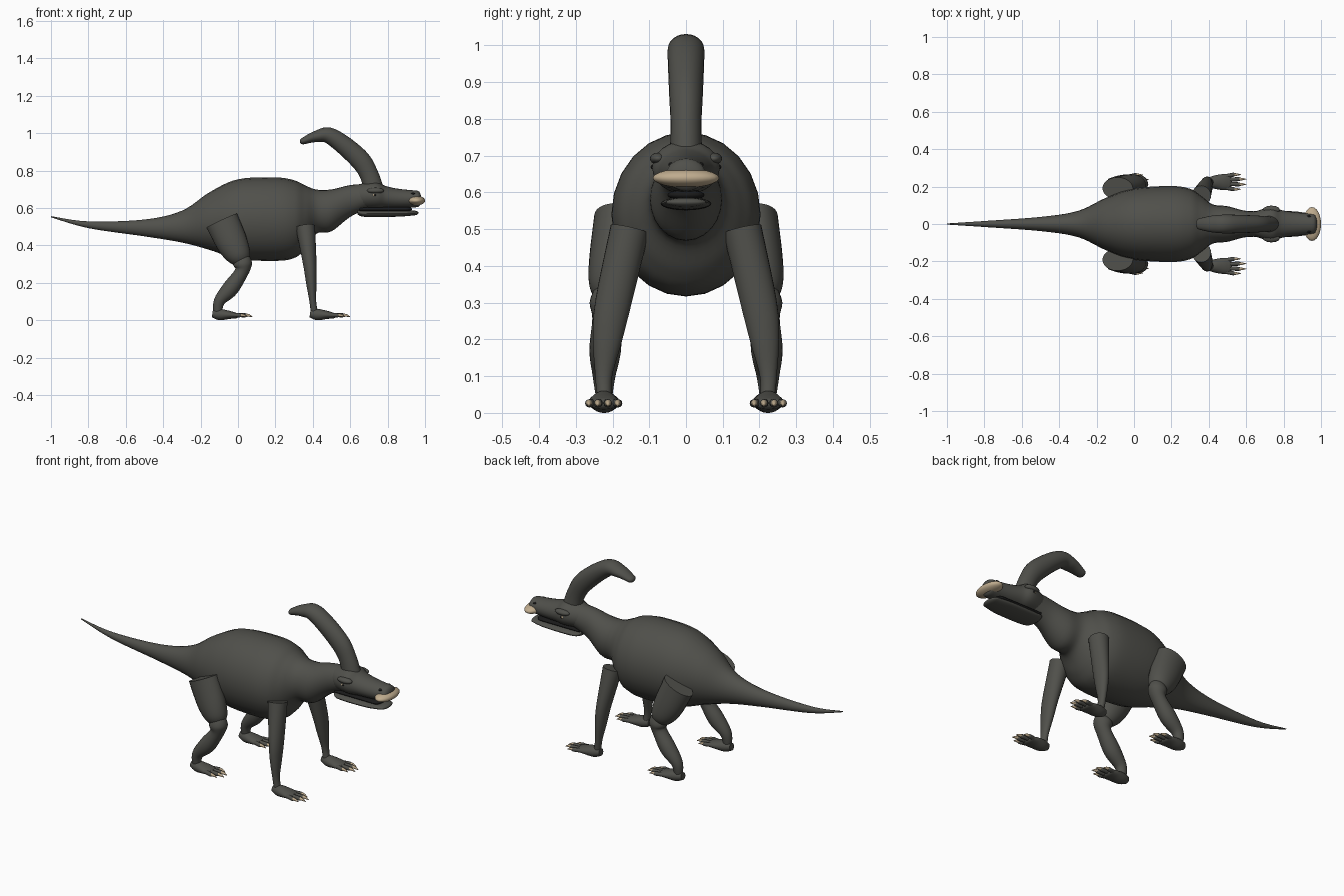
import bpy, bmesh, math
from mathutils import Vector

cube = bpy.data.objects.get("Cube")
if cube:
    bpy.data.objects.remove(cube, do_unlink=True)


def material(name, *rgb):
    mat = bpy.data.materials.new(name)
    mat.use_nodes = True
    mat.diffuse_color = (*rgb, 1)
    shader = mat.node_tree.nodes["Principled BSDF"]
    shader.inputs["Base Color"].default_value = (*rgb, 1)
    shader.inputs["Roughness"].default_value = 0.8
    return mat


SKIN = material("dark grey skin", .08, .08, .07)
HORN = material("tan horn", .52, .41, .27)
DARK = material("black mouth", .01, .01, .01)


def finish(name, bm, mat):
    bmesh.ops.recalc_face_normals(bm, faces=bm.faces)
    mesh = bpy.data.meshes.new(name)
    bm.to_mesh(mesh)
    bm.free()
    mesh.materials.append(mat)
    for face in mesh.polygons:
        face.use_smooth = True
    mesh.set_sharp_from_angle(angle=math.radians(50))
    part = bpy.data.objects.new(name, mesh)
    bpy.context.scene.collection.objects.link(part)


def spline(stations, steps=6):
    """Smoothly interpolate every value of the stations."""
    rows = [Vector(s) for s in stations]
    rows = [rows[0], *rows, rows[-1]]
    result = []
    for a, b, c, d in zip(rows, rows[1:], rows[2:], rows[3:]):
        for step in range(steps):
            t = step / steps
            into, out = (c - a) / 2, (d - b) / 2
            curve = (b - c) * 2 + into + out
            result.append(b + into * t + ((c - b) * 3 - into * 2 - out) * t ** 2 + curve * t ** 3)
    return result + [rows[-1]]


def loft(name, stations, mat, upright=False, dome=0, sides=24):
    """Skin ellipses (x, y, z, half width, half depth) along a smooth path."""
    rows = spline(stations)
    frames = []
    for i, row in enumerate(rows):
        before, after = rows[max(i - 1, 0)], rows[min(i + 1, len(rows) - 1)]
        along = Vector((after - before)[:3]).normalized()
        if upright:
            along = Vector((1, 0, 0))
        frames.append((Vector(row[:3]), along, row[3], row[4]))
    # Round off the far end
    if dome:
        tip, along, wide, deep = frames[-1]
        for degrees in (25, 50, 70, 85):
            a = math.radians(degrees)
            frames.append((tip + along * dome * math.sin(a), along,
                           wide * math.cos(a), deep * math.cos(a)))
    bm = bmesh.new()
    rings = []
    for centre, along, wide, deep in frames:
        across = Vector((0, 1, 0))
        across = (across - along * across.dot(along)).normalized()
        up = along.cross(across)
        angles = [math.tau * k / sides for k in range(sides)]
        rings.append([bm.verts.new(centre + across * wide * math.cos(a) + up * deep * math.sin(a))
                      for a in angles])
    for near, far in zip(rings, rings[1:]):
        for k in range(sides):
            j = (k + 1) % sides
            bm.faces.new((near[k], near[j], far[j], far[k]))
    bm.faces.new(rings[0])
    bm.faces.new(rings[-1])
    finish(name, bm, mat)


def centred(name, rows, mat, upright=True, dome=0):
    """Loft on the middle plane from rows of x, z, half width, half depth."""
    loft(name, [(x, 0, z, wide, deep) for x, z, wide, deep in rows], mat, upright, dome)


def ball(name, centre, size, mat):
    bm = bmesh.new()
    bmesh.ops.create_uvsphere(bm, u_segments=24, v_segments=14, radius=1)
    bmesh.ops.scale(bm, vec=size, verts=bm.verts)
    bmesh.ops.translate(bm, vec=centre, verts=bm.verts)
    finish(name, bm, mat)


# Tail, trunk and neck
centred("body", [
    (-1, .553, .003, .003), (-.8, .51, .016, .018), (-.5, .493, .038, .045),
    (-.3, .5, .07, .085), (-.15, .53, .14, .155), (0, .54, .19, .213), (.2, .54, .203, .223),
    (.3, .54, .188, .208), (.36, .55, .15, .17), (.42, .58, .105, .118),
    (.5, .587, .095, .112), (.6, .637, .07, .085), (.7, .664, .07, .065)], SKIN)

# Head and jaws
centred("head", [(.62, .66, .055, .06), (.73, .668, .092, .073), (.79, .657, .074, .06),
                 (.86, .65, .063, .052), (.96, .648, .053, .044)], SKIN, dome=.02)
centred("lower_jaw", [(.64, .58, .04, .015), (.68, .57, .065, .018),
                      (.85, .57, .068, .017), (.94, .573, .055, .013)], SKIN, dome=.025)
centred("mouth_interior", [(.65, .593, .05, .015), (.9, .593, .05, .015)], DARK, dome=.03)
ball("beak", (.952, 0, .639), (.048, .09, .026), HORN)

# Swept back head crest
centred("crest", [(.73, .68, .045, .055), (.7, .78, .042, .05), (.64, .87, .046, .054),
                  (.5, .981, .05, .045), (.42, .982, .045, .031), (.35, .958, .03, .018)],
        SKIN, upright=False, dome=.02)


def foot(label, heel, y, s):
    loft(label + "_foot", [
        (heel, y, .035, .02, .02), (heel + .04, y, .03, .034, .03),
        (heel + .09, y, .028, .043, .022), (heel + .12, y, .025, .042, .016)], SKIN, dome=.02)
    for i, spread in enumerate((-.038, -.012, .016, .04)):
        # Middle toes reach further than the outer ones
        tip = heel + (.175 if i in (1, 2) else .147)
        end = y + s * spread
        root = y + s * spread * .7
        loft(f"{label}_toe_{i + 1}", [(heel + .09, root, .028, .011, .011),
                                      (tip, end, .026, .011, .011)], SKIN, dome=.01, sides=12)
        loft(f"{label}_claw_{i + 1}", [(tip, end, .027, .009, .009),
                                       (tip + .02, end, .025, .006, .007),
                                       (tip + .04, end, .018, .001, .001)], HORN, sides=12)


for label, s in (("left", 1), ("right", -1)):
    def limb(name, rows):
        loft(f"{label}_{name}", [(x, s * y, *rest) for x, y, *rest in rows], SKIN)

    # Brow, eye and nostril
    ball(label + "_brow", (.735, s * .076, .692), (.045, .022, .016), SKIN)
    ball(label + "_eye", (.73, s * .084, .669), (.012, .01, .009), HORN)
    ball(label + "_pupil", (.733, s * .091, .669), (.006, .005, .006), DARK)
    ball(label + "_nostril", (.935, s * .04, .676), (.011, .008, .006), DARK)

    # Foreleg
    limb("foreleg", [(.36, .153, .5, .053, .052), (.384, .198, .3, .049, .036),
                     (.392, .214, .2, .04, .028), (.4, .224, .1, .023, .018),
                     (.41, .222, .03, .02, .02)])
    foot(label + "_front", .385, s * .224, s)

    # Hind leg
    limb("thigh", [(-.087, .19, .532, .06, .09), (-.03, .2, .41, .064, .083),
                   (.007, .207, .34, .056, .064), (.025, .213, .3, .03, .035)])
    limb("shin", [(.02, .213, .34, .035, .04), (.025, .214, .3, .048, .05),
                  (.018, .215, .255, .04, .037), (-.04, .22, .17, .043, .044),
                  (-.1, .223, .1, .031, .03), (-.108, .223, .03, .02, .022)])
    foot(label + "_hind", -.137, s * .222, s)
